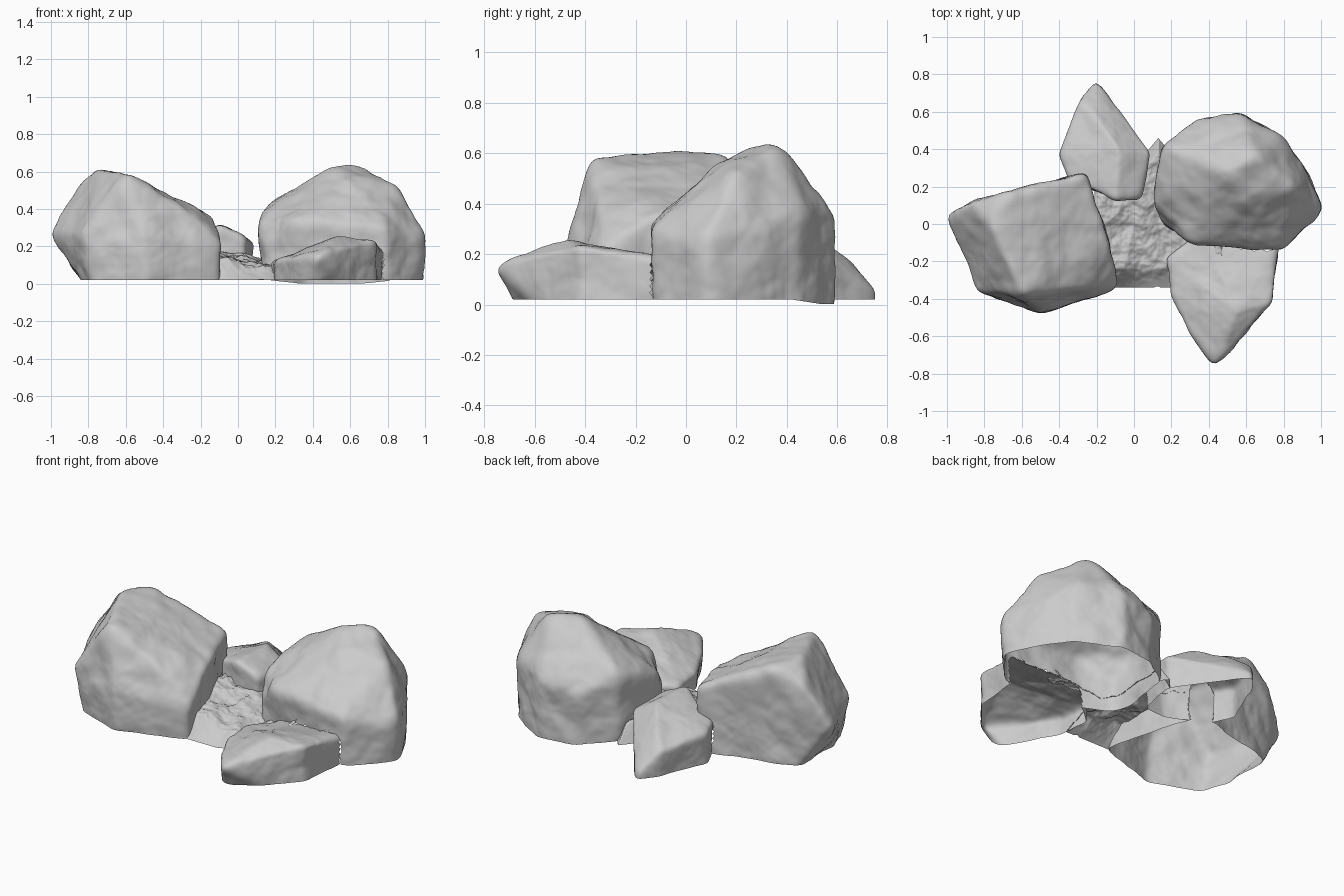
import bpy, bmesh
from mathutils import Vector, noise
from mathutils.bvhtree import BVHTree

if "Cube" in bpy.data.objects:
    bpy.data.objects.remove(bpy.data.objects["Cube"])

BASE = 0.02


def rough(p, seed, amp):
    """Broad lumps, cracked facets and fine grain."""
    q = p + Vector((seed, seed * 2, 0))
    d = noise.noise(q * 4.5) + 0.45 * noise.noise(q * 11) + 0.15 * noise.noise(q * 28)
    cells = noise.voronoi(q * 4)[0]
    return amp * (d + 0.8 * (cells[1] - cells[0]) - 0.25)


def rock_mesh(corners, seed, amp, smooth, min_x=-1, min_y=-1):
    """Hull of upper corners and their foot on the ground, wrapped by a dense sphere."""
    hull = bmesh.new()
    c = sum((Vector(p) for p in corners), Vector()) / len(corners)
    c.z = 0.1
    for p in corners:
        hull.verts.new(p)
        foot = c + (Vector(p) - c) * 0.97    # undercut where the rock overhangs
        hull.verts.new((max(foot.x, min_x), max(foot.y, min_y), -0.15))
    bmesh.ops.convex_hull(hull, input=hull.verts[:])
    bmesh.ops.recalc_face_normals(hull, faces=hull.faces[:])
    tree = BVHTree.FromBMesh(hull)
    hull.free()
    bm = bmesh.new()
    bmesh.ops.create_icosphere(bm, subdivisions=6, radius=1)
    for v in bm.verts:
        v.co = tree.ray_cast(c, v.co.normalized())[0] or c
    for _ in range(smooth):
        bmesh.ops.smooth_vert(bm, verts=bm.verts[:], factor=0.5,
                              use_axis_x=True, use_axis_y=True, use_axis_z=True)
    bm.normal_update()
    for v, n in [(v, v.normal.copy()) for v in bm.verts]:
        v.co += n * rough(v.co, seed, amp)
    return bm


def inside(p, trees):
    for t in trees:
        co, n, _, _ = t.find_nearest(p)
        if (p - co).dot(n) < -0.008:
            return True
    return False


def finish(name, bm, others):
    """Open the underside, drop buried surfaces, shade smooth."""
    geom = bm.verts[:] + bm.edges[:] + bm.faces[:]
    bmesh.ops.bisect_plane(bm, geom=geom, plane_co=(0, 0, BASE),
                           plane_no=(0, 0, 1), clear_inner=True)
    buried = [v for v in bm.verts if inside(v.co, others)]
    bmesh.ops.delete(bm, geom=buried, context='VERTS')
    if name == "right_boulder":          # back rim sags gently to the ground
        for v in bm.verts:
            sag = min(max((v.co.y - 0.42) / 0.12, 0), 1) * max(1 - v.co.z / 0.08, 0)
            v.co.z = max(v.co.z - 0.025 * sag, 0)
    me = bpy.data.meshes.new(name)
    bm.to_mesh(me)
    bm.free()
    me.shade_smooth()
    bpy.context.collection.objects.link(bpy.data.objects.new(name, me))


meshes = {}
# tall slab with a slanted top and an overhanging left flank
meshes["left_boulder"] = rock_mesh(
    [(-1.01, .05, .27), (-.84, -.36, .26), (-.5, -.48, .24), (-.6, -.38, .6),
     (-.87, .13, .54), (-.76, -.02, .625), (-.66, .18, .59), (-.25, .28, .41),
     (-.13, -.1, .36), (-.08, -.35, .21), (-.2, -.34, .35)],
    3.1, 0.015, 6, min_x=-.73)
# rounded peak
meshes["right_boulder"] = rock_mesh(
    [(1.01, .08, .27), (.8, -.15, .3), (.3, -.1, .34), (.1, .12, .33), (.14, 0, .2),
     (.15, .42, .42), (.33, .56, .3), (.5, .28, .65), (.66, .37, .65), (.6, .13, .57),
     (.86, .2, .53), (.57, .6, .36), (.8, .46, .36), (.94, .27, .3)], 7.7, 0.015, 9)
# low wedge pointing forward
meshes["front_rock"] = rock_mesh(
    [(.43, -.77, .16), (.3, -.58, .14), (.2, -.38, .12), (.55, -.47, .26),
     (.74, -.42, .23), (.78, -.08, .19), (.17, -.18, .12), (.35, -.03, .15)],
    1.4, 0.012, 6, min_y=-.57)
# low wedge pointing back
meshes["back_rock"] = rock_mesh(
    [(-.2, .77, .05), (-.29, .66, .17), (-.4, .37, .2), (-.35, .24, .22), (-.2, .57, .235),
     (-.1, .12, .32), (.04, .13, .25), (.09, .38, .22), (-.08, .4, .32), (-.05, .56, .12)],
    5.2, 0.01, 9)

trees = {n: BVHTree.FromBMesh(bm) for n, bm in meshes.items()}
for n, bm in meshes.items():
    finish(n, bm, [t for k, t in trees.items() if k != n])

# rubble floor wedged between the rocks
floor = bmesh.new()
bmesh.ops.create_grid(floor, x_segments=110, y_segments=130, size=0.5)
for v in floor.verts:
    x, y = 0.13 + v.co.x * 0.68, 0.06 + v.co.y * 0.84
    y += 0.04 * noise.noise(Vector((x * 12, 0, 4)))
    q = Vector((x, y, 0))
    back = 0.46 - 1.2 * abs(x - 0.13)
    edge = max(min((y + 0.34) / 0.1, (max(back, 0.3) - y) / 0.08, 1), -0.3)
    z = 0.14 - 0.2 * x + 0.6 * max(x - 0.2, 0) + 0.12 * min(max(y, -0.25), 0.1)
    z += 0.018 * noise.fractal(q * 11, 0.9, 2.0, 4) + 0.015 * noise.noise(q * 7)
    v.co = (x, y, BASE + (z - BASE) * edge)
finish("rubble_floor", floor, list(trees.values()))
